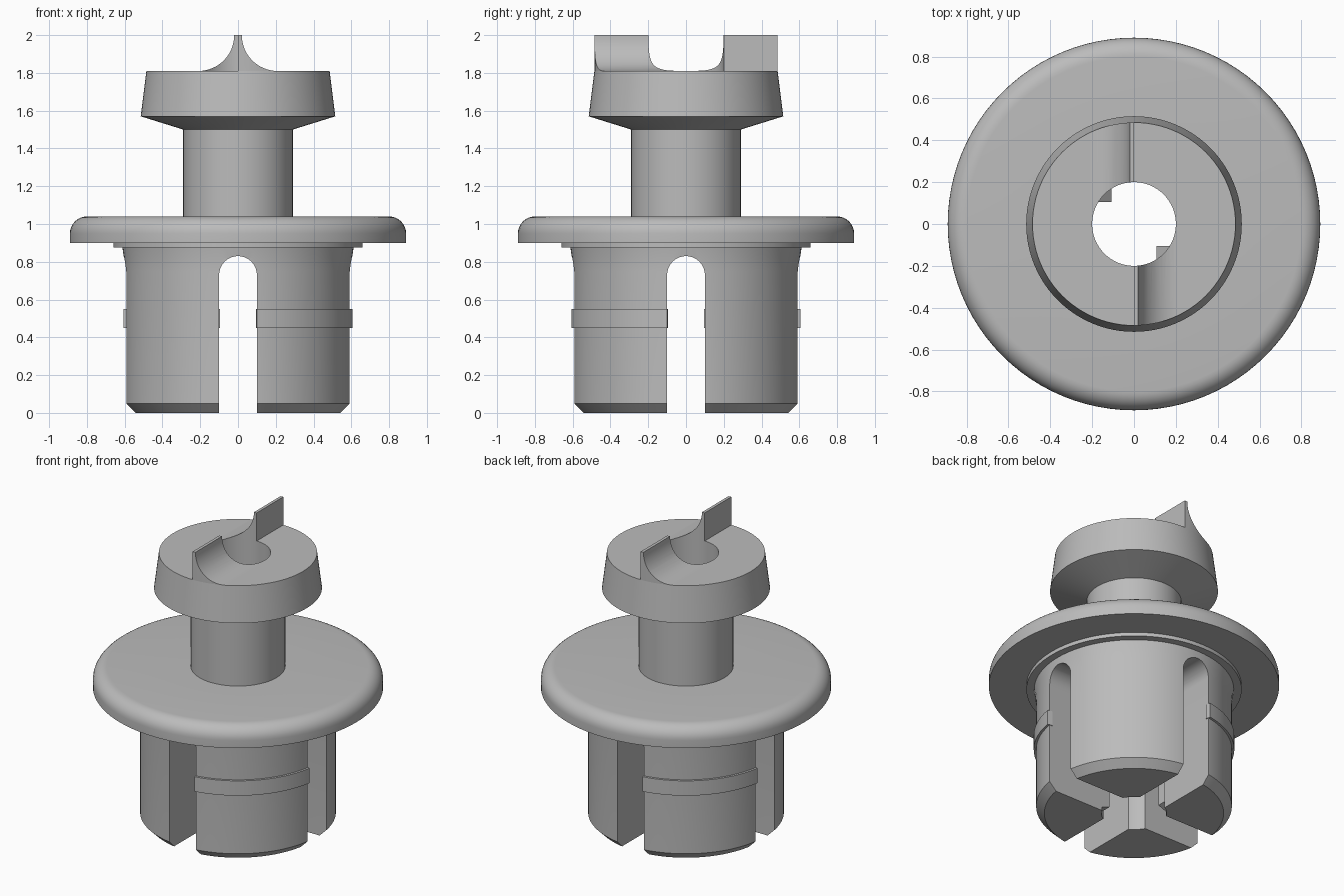
import bpy, bmesh, math

if "Cube" in bpy.data.objects:
    bpy.data.objects.remove(bpy.data.objects["Cube"])

grey = bpy.data.materials.new("plain grey")
grey.diffuse_color = (0.5, 0.5, 0.5, 1)
grey.use_nodes = True
grey.node_tree.nodes["Principled BSDF"].inputs["Base Color"].default_value = grey.diffuse_color


def finish(name, bm):
    bmesh.ops.recalc_face_normals(bm, faces=bm.faces)
    me = bpy.data.meshes.new(name)
    bm.to_mesh(me)
    bm.free()
    me.materials.append(grey)
    ob = bpy.data.objects.new(name, me)
    bpy.context.collection.objects.link(ob)
    return ob


def lathe(name, profile, start=0.0, sweep=2 * math.pi, n=96):
    """Revolve a closed (radius, z) loop around z."""
    bm = bmesh.new()
    full = sweep > 6.28
    rings = []
    for i in range(n if full else n + 1):
        a = start + sweep * i / n
        rings.append([bm.verts.new((r * math.cos(a), r * math.sin(a), z)) for r, z in profile])
    m = len(profile)
    for i in range(n):
        a, b = rings[i], rings[(i + 1) % len(rings)]
        for j in range(m):
            k = (j + 1) % m
            bm.faces.new((a[j], a[k], b[k], b[j]))
    if not full:
        bm.faces.new(rings[0])
        bm.faces.new(rings[-1])
    return finish(name, bm)


def prism(name, pts, y0, y1):
    """Extrude an (x, z) outline along y."""
    bm = bmesh.new()
    a = [bm.verts.new((x, y0, z)) for x, z in pts]
    b = [bm.verts.new((x, y1, z)) for x, z in pts]
    bm.faces.new(a)
    bm.faces.new(b)
    for i in range(len(pts)):
        k = (i + 1) % len(pts)
        bm.faces.new((a[i], a[k], b[k], b[i]))
    return finish(name, bm)


def boolean(ob, cutter, op):
    mod = ob.modifiers.new(op.lower(), 'BOOLEAN')
    mod.operation, mod.solver, mod.object = op, 'EXACT', cutter
    cutter.hide_render = True
    cutter.hide_set(True)


def smooth(ob):
    bpy.ops.object.select_all(action='DESELECT')
    ob.select_set(True)
    bpy.context.view_layer.objects.active = ob
    for mod in list(ob.modifiers):
        bpy.ops.object.modifier_apply(modifier=mod.name)
    bpy.ops.object.shade_smooth_by_angle(angle=math.radians(28))


BORE = 0.2

# Plug, flange, neck and head turned as one hollow part
rim = [(0.80 + 0.09 * math.cos(t * math.pi / 16), 0.95 + 0.09 * math.sin(t * math.pi / 16))
       for t in range(9)]
profile = [(BORE, 0), (0.55, 0), (0.6, 0.05), (0.6, 0.75), (0.604, 0.82), (0.612, 0.875),
           (0.66, 0.875), (0.66, 0.9), (0.89, 0.9)] + rim + [
           (0.29, 1.04), (0.29, 1.5), (0.515, 1.57), (0.485, 1.81), (BORE, 1.81)]
body = lathe("slotted_body", profile)

# Crossed round-topped slots
slot = [(-0.1, -0.1), (0.1, -0.1)] + [
    (0.1 * math.cos(t * math.pi / 20), 0.73 + 0.1 * math.sin(t * math.pi / 20)) for t in range(21)]
for i in range(2):
    cutter = prism("slot_cutter", slot, -1, 1)
    cutter.rotation_euler.z = i * math.pi / 2
    boolean(body, cutter, 'DIFFERENCE')
bpy.context.view_layer.update()
smooth(body)

# Concave driving fins on the head, trimmed to the head ring
curve = [(0.21 - 0.19 * math.cos(t * math.pi / 32), 2.0 - 0.19 * math.sin(t * math.pi / 32))
         for t in range(17)]
outline = [(0, 2.0)] + curve + [(0.21, 1.79), (0, 1.79)]
trim = lathe("fin_trim", [(BORE, 1.7), (0.485, 1.7), (0.485, 2.1), (BORE, 2.1)])
for side, label in ((1, "front"), (-1, "back")):
    fin = prism(label + "_fin", [(side * x, z) for x, z in outline],
                -side * 0.6, -side * 0.05)
    boolean(fin, trim, 'INTERSECT')
    bpy.context.view_layer.update()
    smooth(fin)

# Snap ribs and inner corner keys on two opposite legs
gap = math.asin(0.1 / 0.615)
for side, label in ((1, "front"), (-1, "back")):
    start = (-math.pi / 2 if side == 1 else math.pi / 2) + gap
    rib = lathe(label + "_rib", [(0.58, 0.45), (0.615, 0.45), (0.615, 0.55), (0.58, 0.55)],
                start, math.pi / 2 - 2 * gap, 24)
    smooth(rib)
    prism(label + "_key", [(side * x, z) for x, z in
          ((0.108, 0.05), (0.185, 0.02), (0.185, 0.3), (0.108, 0.22))],
          -side * 0.185, -side * 0.105)

# Remove the helpers
for ob in list(bpy.data.objects):
    if ob.name.startswith(("slot_cutter", "fin_trim")):
        bpy.data.objects.remove(ob)
